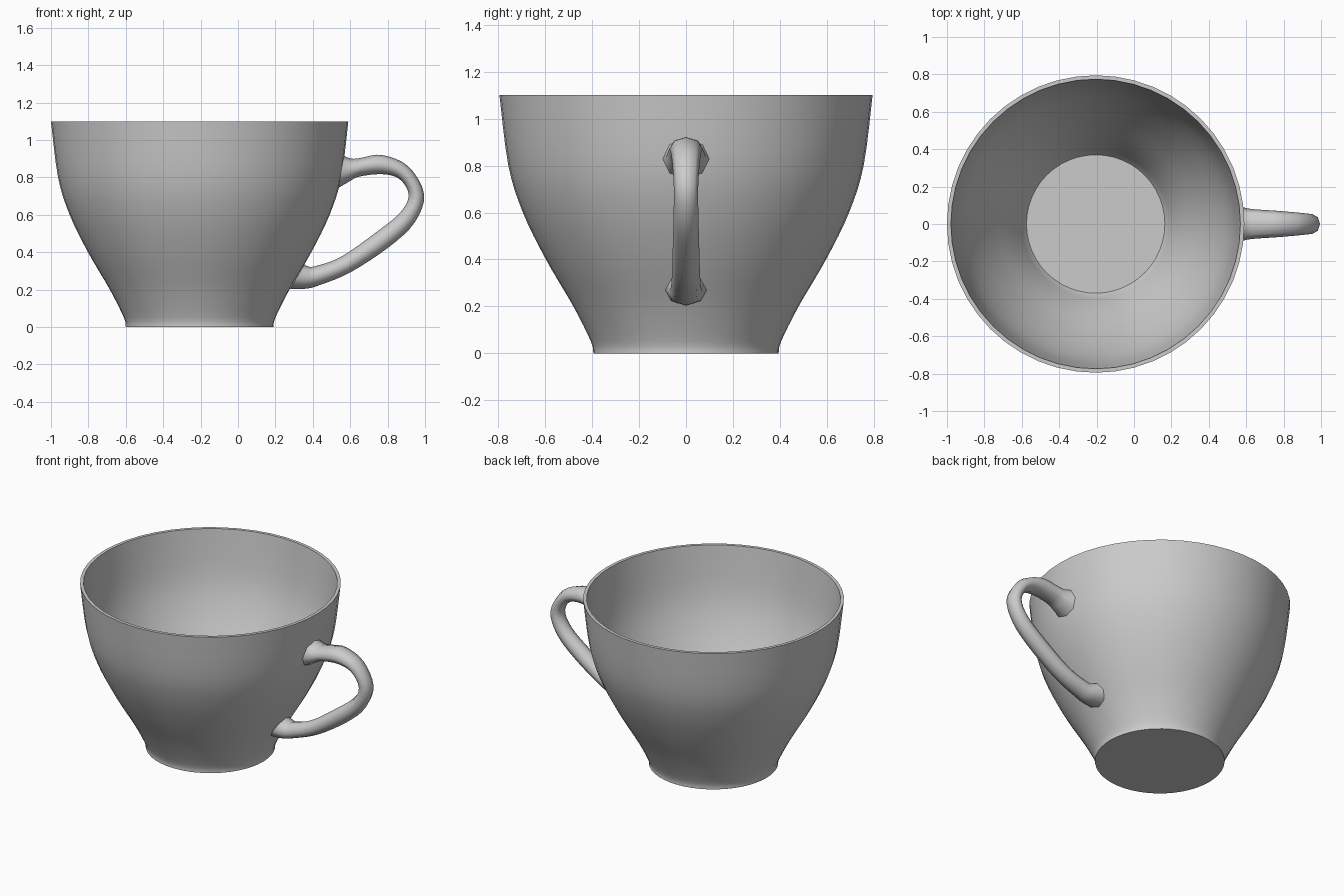
import bpy, bmesh, math

if "Cube" in bpy.data.objects:
    bpy.data.objects.remove(bpy.data.objects["Cube"])

CX = -0.205          # cup axis
SEGMENTS = 48


def spline(points, steps):
    """Catmull-Rom through tuples of any length."""
    ext = [points[0]] + points + [points[-1]]
    out = []
    for i in range(1, len(ext) - 2):
        p0, p1, p2, p3 = ext[i - 1:i + 3]
        for s in range(steps):
            t = s / steps
            out.append(tuple(
                0.5 * (2 * b + (c - a) * t + (2 * a - 5 * b + 4 * c - d) * t * t
                       + (3 * b - a - 3 * c + d) * t ** 3)
                for a, b, c, d in zip(p0, p1, p2, p3)))
    return out + [points[-1]]


def loft(name, rings, caps=False):
    """Skin a list of closed rings, optionally closing both ends."""
    bm = bmesh.new()
    loops = [[bm.verts.new(p) for p in ring] for ring in rings]
    n = len(loops[0])
    for a, b in zip(loops, loops[1:]):
        for i in range(n):
            j = (i + 1) % n
            bm.faces.new((a[i], a[j], b[j], b[i]))
    if caps:
        bm.faces.new(loops[0][::-1])
        bm.faces.new(loops[-1])
    bmesh.ops.recalc_face_normals(bm, faces=bm.faces)
    mesh = bpy.data.meshes.new(name)
    bm.to_mesh(mesh)
    bm.free()
    obj = bpy.data.objects.new(name, mesh)
    bpy.context.collection.objects.link(obj)
    bpy.ops.object.select_all(action='DESELECT')
    obj.select_set(True)
    bpy.context.view_layer.objects.active = obj
    return obj


# Cup: outer wall up, thin rim, inner wall back down to the floor
outer = spline([(0.395, 0.0), (0.405, 0.05), (0.48, 0.2), (0.597, 0.4),
                (0.695, 0.6), (0.757, 0.8), (0.795, 1.1)], 4)
inner = [(r - 0.021, z) for r, z in reversed(outer) if z > 0.04]
inner += [(0.37, 0.03)]
rings = [[(CX + r * math.cos(2 * math.pi * i / SEGMENTS),
           r * math.sin(2 * math.pi * i / SEGMENTS), z)
          for i in range(SEGMENTS)] for r, z in outer + inner]
cup = loft("cup_body", rings, caps=True)
bpy.ops.object.shade_smooth_by_angle(angle=math.radians(35))

# Handle: stations of outer edge (x, z), inner edge (x, z), half width in y
stations = spline([
    (0.565, 0.915, 0.53, 0.74, 0.10),
    (0.61, 0.90, 0.59, 0.775, 0.085),
    (0.66, 0.905, 0.65, 0.805, 0.078),
    (0.77, 0.92, 0.775, 0.817, 0.07),
    (0.91, 0.86, 0.865, 0.79, 0.06),
    (0.995, 0.71, 0.913, 0.705, 0.052),
    (0.945, 0.56, 0.865, 0.61, 0.053),
    (0.81, 0.43, 0.74, 0.508, 0.056),
    (0.60, 0.292, 0.55, 0.375, 0.06),
    (0.43, 0.222, 0.41, 0.325, 0.066),
    (0.36, 0.205, 0.375, 0.325, 0.076),
    (0.278, 0.203, 0.355, 0.335, 0.088)], 4)
rings = []
for xo, zo, xi, zi, w in stations:
    ring = []
    for k in range(8):
        c, s = math.cos(k * math.pi / 4), math.sin(k * math.pi / 4)
        ring.append(((xo + xi) / 2 + c * (xo - xi) / 2, s * w,
                     (zo + zi) / 2 + c * (zo - zi) / 2))
    rings.append(ring)
handle = loft("handle", rings)
bpy.ops.object.shade_smooth()
